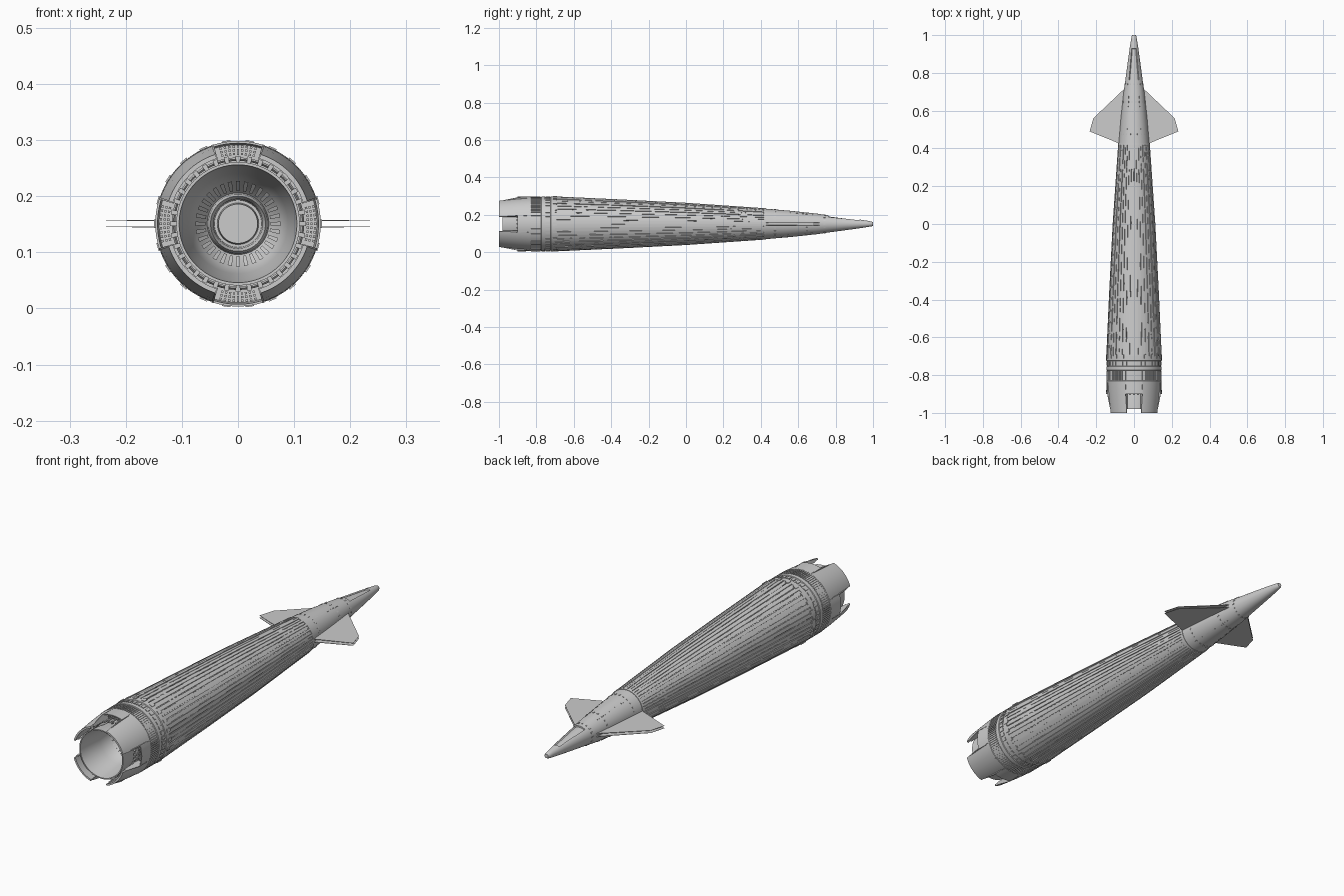
import bpy, bmesh
from math import sin, cos, pi, radians
from mathutils import Matrix, Vector

if "Cube" in bpy.data.objects:
    bpy.data.objects.remove(bpy.data.objects["Cube"])

Z = 0.151  # height of the long axis
TAU = 2 * pi


def pt(r, a, y):
    return Vector((r * cos(a), y, Z + r * sin(a)))


def finish(bm, name, angle=30):
    bmesh.ops.recalc_face_normals(bm, faces=bm.faces)
    me = bpy.data.meshes.new(name)
    bm.to_mesh(me)
    bm.free()
    ob = bpy.data.objects.new(name, me)
    bpy.context.collection.objects.link(ob)
    bpy.ops.object.select_all(action='DESELECT')
    ob.select_set(True)
    bpy.context.view_layer.objects.active = ob
    bpy.ops.object.shade_smooth_by_angle(angle=radians(angle))
    return ob


def spin(bm, prof, seg=72, loop=False):
    """Revolve a (y, r) profile around the long axis."""
    rings = [[bm.verts.new(pt(r, TAU * i / seg, y)) for i in range(seg)] for y, r in prof]
    pairs = list(zip(rings, rings[1:])) + ([(rings[-1], rings[0])] if loop else [])
    for a, b in pairs:
        for i in range(seg):
            j = (i + 1) % seg
            bm.faces.new((a[i], a[j], b[j], b[i]))
    return rings


def sector(bm, prof, a0, a1, seg=2):
    """Sweep a closed (y, r) profile through part of a turn, with end caps."""
    rows = [[bm.verts.new(pt(r, a0 + (a1 - a0) * i / seg, y)) for y, r in prof] for i in range(seg + 1)]
    n = len(prof)
    for a, b in zip(rows, rows[1:]):
        for i in range(n):
            j = (i + 1) % n
            bm.faces.new((a[i], a[j], b[j], b[i]))
    bm.faces.new(rows[0])
    bm.faces.new(rows[-1])


def blocks(bm, count, y0, y1, r0, r1, fill=0.6, off=0.0, seg=1):
    """Ring of evenly spaced curved blocks."""
    step = TAU / count
    for k in range(count):
        a = k * step + off
        sector(bm, [(y0, r0), (y1, r0), (y1, r1), (y0, r1)],
               a - fill * step / 2, a + fill * step / 2, seg)


# main tapered hull, under the slats, with recessed aft deck
BODY = [(-0.70, .147), (-0.35, .131), (0.0, .113), (0.42, .084)]
bm = bmesh.new()
spin(bm, [(-0.865, .090), (-0.865, .141), (-0.835, .1455), (-0.83, .1455), (-0.828, .143), (-0.775, .143),
          (-0.773, .1465), (-0.755, .1465), (-0.753, .143), (-0.725, .143), (-0.723, .147), (-0.70, .147)]
     + [(y, r - .0045) for y, r in BODY] + [(0.42, .074)])
finish(bm, "main_hull")

# long overlapping slats along the hull
bm = bmesh.new()
N = 44
for k in range(N):
    d = .0012 * (k % 2)
    prof = [(y, r - d) for y, r in BODY] + [(y, r - .008) for y, r in reversed(BODY)]
    a = TAU * (k + .5) / N
    sector(bm, prof, a - .40 * TAU / N, a + .40 * TAU / N)
finish(bm, "hull_slats")

# thin dashes riding in the grooves
bm = bmesh.new()
for k in range(N):
    a = TAU * k / N
    for s in range(5):
        y = -.66 + .215 * s + .05 * (k % 3)
        ys = (y, y + .09)
        rs = [.147 - .0563 * (v + .7) + .002 * (1 - abs(v + .14) / .56) for v in ys]
        sector(bm, [(ys[0], rs[0]), (ys[1], rs[1]), (ys[1], rs[1] - .008), (ys[0], rs[0] - .008)],
               a - .008, a + .008, 1)
finish(bm, "groove_strips")

# ribbed bands at the tail
bm = bmesh.new()
blocks(bm, 96, -.828, -.777, .140, .1465, .55)
finish(bm, "rib_band")
bm = bmesh.new()
blocks(bm, 40, -.750, -.728, .140, .1465, .6)
blocks(bm, 22, -.712, -.690, .142, .1495, .35)
finish(bm, "collar_blocks")

# smooth nose section with a sunken top panel
bm = bmesh.new()
rings = spin(bm, [(.42, .070), (.42, .082), (.56, .070), (.70, .055), (.76, .046), (.85, .034),
                  (.93, .023), (.975, .016), (.994, .0125), (1.0, .009)], 48)
bm.faces.new(rings[-1])
top = []
for f in bm.faces:
    c = f.calc_center_median()
    if .76 < c.y < .93 and c.z - Z > abs(c.x) * 1.3:
        top.append(f)
bmesh.ops.recalc_face_normals(bm, faces=bm.faces)
bmesh.ops.inset_region(bm, faces=top, thickness=.002, depth=0)
bmesh.ops.inset_region(bm, faces=top, thickness=.001, depth=-.006)
finish(bm, "nose_section", 25)

# small ports and seams around the nose
bm = bmesh.new()
for y, r, n in ((.735, .0500, 16), (.64, .0616, 18), (.47, .0779, 24)):
    blocks(bm, n, y, y + .010, r - .008, r + .0008, .3)
for y in (.46, .50, .54, .58, .62, .66):
    r = .082 - .0935 * (y - .42)
    for a in (60, 120, 240, 300):
        sector(bm, [(y, r - .006), (y + .018, r - .006), (y + .018, r), (y, r + .0012)],
               radians(a) - .03, radians(a) + .03, 1)
finish(bm, "nose_ports")
bm = bmesh.new()
spin(bm, [(.418, .075), (.418, .0845), (.428, .0835), (.428, .075)], loop=True)
finish(bm, "nose_collar")

# wings: two thin skins per side
PLAN = [(.035, .735), (.052, .715), (.215, .56), (.235, .49), (.075, .425), (.035, .425)]
bm = bmesh.new()
for side in (1, -1):
    for up in (1, -1):
        lo, hi = [], []
        for x, y in PLAN:
            gap = .0055 - .008 * (x - .05) * .5
            th = .0022 if x < .1 else .001
            lo.append(bm.verts.new((side * x, y, Z + up * gap)))
            hi.append(bm.verts.new((side * x, y, Z + up * (gap + th))))
        bm.faces.new(lo)
        bm.faces.new(hi)
        for i in range(len(lo)):
            j = (i + 1) % len(lo)
            bm.faces.new((lo[i], lo[j], hi[j], hi[i]))
finish(bm, "wings", 20)

# four tapered tail petals on the diagonals
bm = bmesh.new()
for k in range(4):
    c = pi / 4 + k * pi / 2
    sector(bm, [(-.835, .1455), (-.90, .1405), (-1.0, .130), (-1.0, .122), (-.90, .131), (-.835, .136)],
           c - radians(27), c + radians(27), 14)
finish(bm, "tail_petals")

# flaps and frames in the gaps between petals
bm = bmesh.new()
for k in range(4):
    c = k * pi / 2
    w = radians(17.5)
    sector(bm, [(-.832, .138), (-.832, .1455), (-.90, .1475), (-.90, .1435)], c - w, c + w, 8)
    for s in (-1, 1):
        e = c + s * radians(18)
        sector(bm, [(-.85, .120), (-.85, .147), (-.905, .148), (-.98, .132), (-.98, .120)],
               e - .012, e + .012, 1)
    for r in (.1225, .129, .1355):
        for i in range(9):
            a = c + radians(-13 + 3.25 * i)
            sector(bm, [(-.86, r), (-.885, r), (-.885, r + .004), (-.86, r + .004)], a - .016, a + .016, 1)
finish(bm, "tail_flaps")

# engine bell with throat and centre plug
bm = bmesh.new()
rings = spin(bm, [(-.86, .098), (-.92, .106), (-.98, .110), (-.98, .105), (-.93, .100), (-.86, .089),
                  (-.80, .078), (-.77, .055), (-.79, .053), (-.80, .049), (-.79, .044), (-.75, .042),
                  (-.75, .037), (-.775, .035), (-.775, .031)])
bm.faces.new(rings[-1])
finish(bm, "engine_bell")
bm = bmesh.new()
for k in range(32):
    a = TAU * k / 32
    sector(bm, [(-.805, .076), (-.783, .058), (-.775, .058), (-.795, .076)], a - .05, a + .05, 1)
finish(bm, "injector_teeth")

# pipe ring and bolts around the bell
bm = bmesh.new()
spin(bm, [(-.86, .112), (-.895, .112), (-.90, .115), (-.895, .118), (-.86, .118)])
blocks(bm, 36, -.905, -.87, .110, .121, .4)
finish(bm, "engine_ring")
